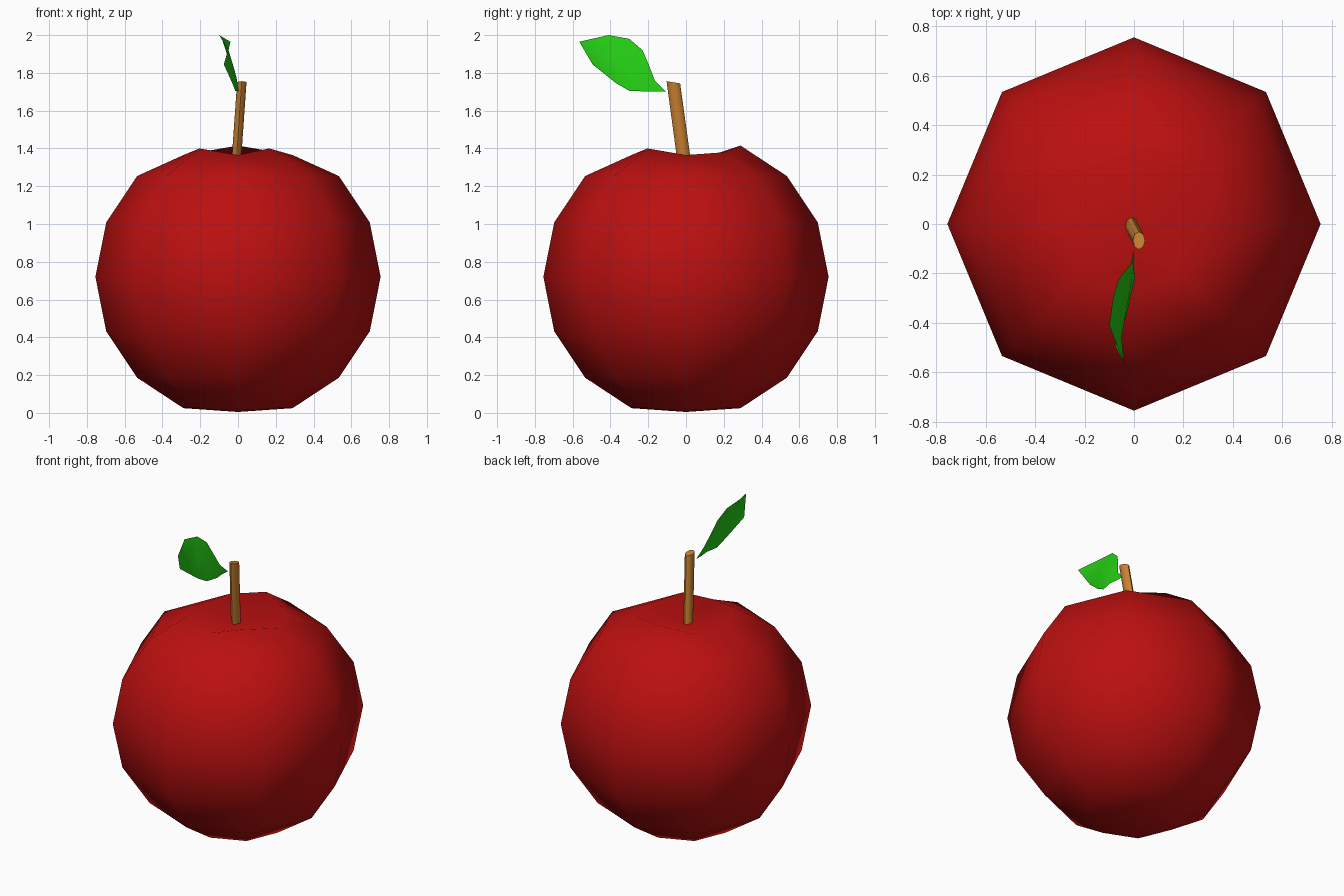
import bpy, bmesh
from math import sin, cos, pi
from mathutils import Vector

default = bpy.data.objects.get("Cube")
if default:
    bpy.data.objects.remove(default, do_unlink=True)


def make_material(name, color):
    mat = bpy.data.materials.new(name)
    mat.use_nodes = True
    mat.diffuse_color = color
    mat.node_tree.nodes["Principled BSDF"].inputs["Base Color"].default_value = color
    return mat


def finish(bm, name, mat):
    mesh = bpy.data.meshes.new(name)
    bm.to_mesh(mesh)
    bm.free()
    mesh.materials.append(mat)
    obj = bpy.data.objects.new(name, mesh)
    bpy.context.collection.objects.link(obj)
    return obj


def shade(obj, angle):
    bpy.ops.object.select_all(action="DESELECT")
    obj.select_set(True)
    bpy.context.view_layer.objects.active = obj
    bpy.ops.object.shade_smooth_by_angle(angle=angle)


red = make_material("apple red", (0.5, 0.005, 0.005, 1))
brown = make_material("stem brown", (0.58, 0.22, 0.03, 1))
green = make_material("leaf green", (0.018, 0.6, 0.007, 1))

# Apple body: eight-sided sphere with a dented, uneven crown
RADIUS, CENTRE = 0.755, 0.72
bm = bmesh.new()
bmesh.ops.create_uvsphere(bm, u_segments=8, v_segments=8, radius=RADIUS)
for v in bm.verts:
    v.co.z += CENTRE
    if v.co.z < 0.1:
        v.co.z = 0.005 if v.co.xy.length < 0.1 else 0.025
    elif v.co.z > 1.45:
        v.co.z = 1.32
    elif v.co.z > 1.35:
        x, y = v.co.xy
        if abs(x) > 0.1 and y < -0.1:          # front diagonals
            v.co.z = 1.4
            v.co.x = min(x, 0.165)
        elif y > 0.25:                         # back peak
            v.co.z = 1.415
        elif y > 0.1:                          # back diagonals
            v.co.z = 1.38
        else:                                  # front and sides
            v.co.z = 1.365
apple = finish(bm, "apple_body", red)
shade(apple, pi)

# Stem: slim leaning cylinder
bm = bmesh.new()
bmesh.ops.create_cone(bm, cap_ends=True, segments=8, radius1=1, radius2=1, depth=1)
bottom, top = Vector((-0.012, -0.004, 1.29)), Vector((0.02, -0.067, 1.75))
for v in bm.verts:
    t = v.co.z + 0.5
    p = bottom.lerp(top, t)
    v.co = p + Vector((v.co.x * 0.025, v.co.y * 0.036, -v.co.y * 0.006 * t))
shade(finish(bm, "stem", brown), 0.9)

# Leaf: upper edge, midrib and lower edge from base to tip
base, tip = (0, -0.105, 1.70), (-0.04, -0.565, 1.965)
upper = [(-0.015, -0.165, 1.76), (-0.045, -0.2, 1.85), (-0.065, -0.23, 1.92),
         (-0.085, -0.3, 1.98), (-0.10, -0.41, 2.0)]
middle = [(-0.005, -0.16, 1.73), (-0.008, -0.22, 1.775), (-0.02, -0.29, 1.82),
          (-0.035, -0.37, 1.87), (-0.05, -0.46, 1.92)]
lower = [(-0.003, -0.16, 1.702), (0.004, -0.22, 1.702), (-0.015, -0.3, 1.705),
         (-0.03, -0.37, 1.745), (-0.075, -0.495, 1.845)]
bm = bmesh.new()
rows = [[bm.verts.new(p) for p in row] for row in (upper, middle, lower)]
start, end = bm.verts.new(base), bm.verts.new(tip)
for a, b in zip(rows, rows[1:]):
    bm.faces.new((start, b[0], a[0]))
    for i in range(len(a) - 1):
        bm.faces.new((a[i], b[i], b[i + 1], a[i + 1]))
    bm.faces.new((a[-1], b[-1], end))
bmesh.ops.recalc_face_normals(bm, faces=bm.faces)
if sum(f.normal.x for f in bm.faces) < 0:
    bmesh.ops.reverse_faces(bm, faces=bm.faces)
shade(finish(bm, "leaf", green), pi)
